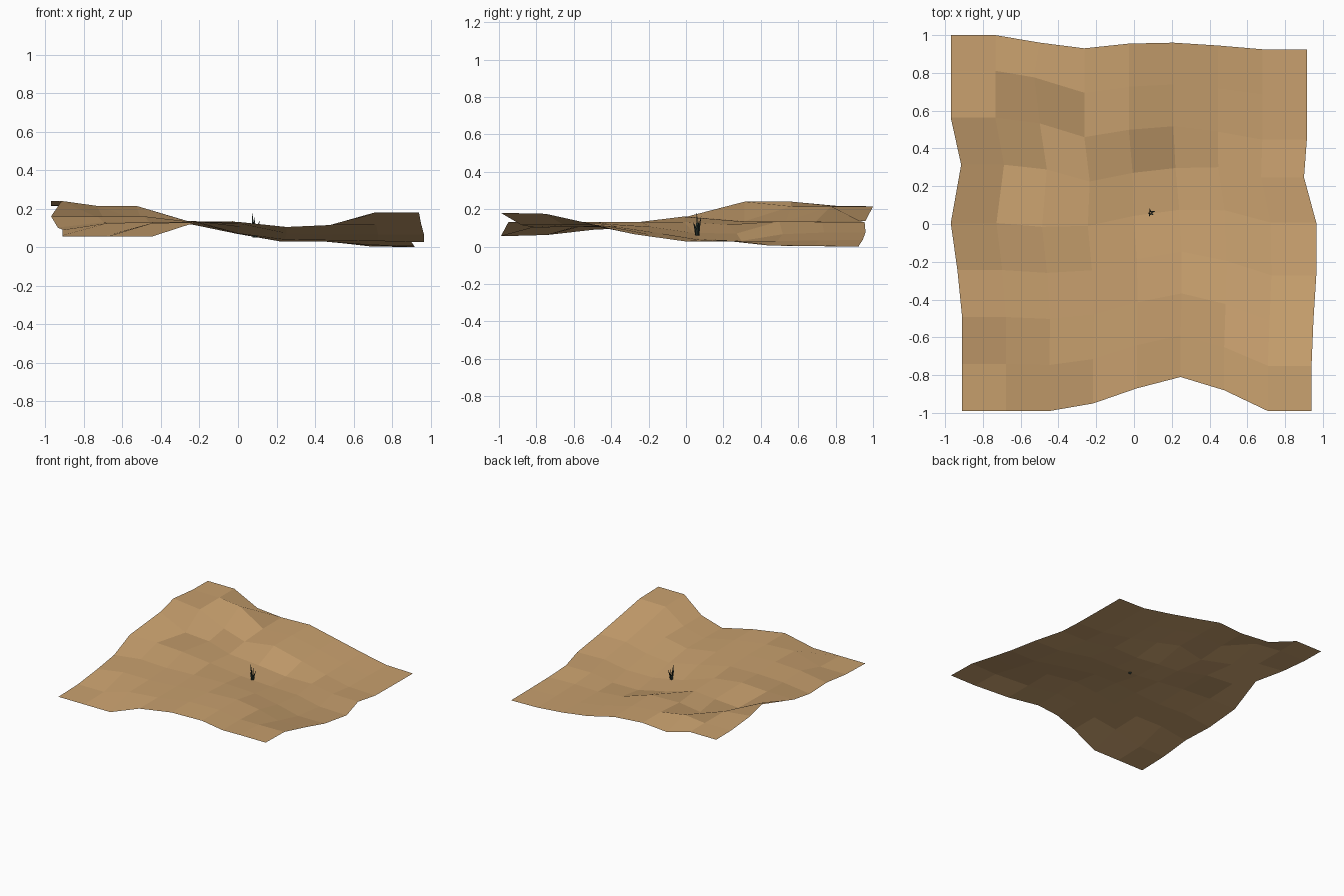
import bpy, bmesh, math
from mathutils import Vector

if "Cube" in bpy.data.objects:
    bpy.data.objects.remove(bpy.data.objects["Cube"])

N = 8

# Edge outlines of the ground sheet (left/right give x, front/back give y)
LEFT = [-.91, -.91, -.91, -.935, -.97, -.915, -.97, -.97, -.97]
RIGHT = [.94, .94, .95, .965, .965, .90, .915, .915, .915]
FRONT = [-.99, -.99, -.99, -.95, -.87, -.81, -.88, -.99, -.99]
BACK = [1.0, 1.0, .96, .93, .955, .96, .945, .925, .925]

# Ground heights in thousandths, front row first
HEIGHTS = [
    "55 55 55 130 130 102 115 180 180",
    "62 62 125 130 130 105 115 172 175",
    "90 125 130 132 120 105 110 115 122",
    "102 130 130 132 105 72 65 65 66",
    "160 160 160 132 72 40 36 32 26",
    "240 135 135 117 70 30 30 30 27",
    "240 215 135 120 135 66 30 12 5",
    "217 215 215 135 132 75 32 8 2",
    "215 215 137 136 130 76 36 5 0",
]


def material(name, rgb):
    m = bpy.data.materials.new(name)
    m.diffuse_color = (*rgb, 1)
    m.use_nodes = True
    m.node_tree.nodes["Principled BSDF"].inputs["Base Color"].default_value = m.diffuse_color
    return m


def finish(name, bm, mat):
    mesh = bpy.data.meshes.new(name)
    bm.to_mesh(mesh)
    bm.free()
    mesh.materials.append(mat)
    ob = bpy.data.objects.new(name, mesh)
    bpy.context.collection.objects.link(ob)
    return ob


def lerp(a, b, t):
    return a + (b - a) * t


# Ground: open, faceted quad sheet
bm = bmesh.new()
grid = []
for j in range(N + 1):
    row = []
    for i, h in enumerate(HEIGHTS[j].split()):
        x = lerp(LEFT[j], RIGHT[j], i / N)
        y = lerp(FRONT[i], BACK[i], j / N)
        if i < 3 and 5 <= j <= 7:
            y += .06
        elif i > 5 and 4 <= j <= 5:
            y += .04
        if i == 2 and j == 7:
            x -= .03
        row.append(bm.verts.new((x, y, int(h) / 1000)))
    grid.append(row)
for j in range(N):
    for i in range(N):
        bm.faces.new((grid[j][i], grid[j][i + 1],
                      grid[j + 1][i + 1], grid[j + 1][i]))
finish("ground", bm, material("sand", (.578, .352, .156)))

# Grass tuft: bent, tapering three-sided blades
bm = bmesh.new()
base = Vector((.087, .06, .05))
for angle, height, lean in [(20, .09, .024), (100, .11, .016),
                            (190, .13, .008), (250, .085, .018),
                            (320, .07, .016)]:
    a = math.radians(angle)
    out = Vector((math.cos(a), math.sin(a), 0))
    rings = []
    for t, r in [(0, .005), (.5, .0055), (.8, .003)]:
        c = base + out * (.006 + lean * t * t) + Vector((0, 0, height * t))
        rings.append([bm.verts.new(c + Vector((math.cos(a + k * math.tau / 3),
                                               math.sin(a + k * math.tau / 3), 0)) * r)
                      for k in range(3)])
    tip = bm.verts.new(base + out * (.006 + lean) + Vector((0, 0, height)))
    for k in range(3):
        n = (k + 1) % 3
        for lo, hi in zip(rings, rings[1:]):
            bm.faces.new((lo[k], lo[n], hi[n], hi[k]))
        bm.faces.new((rings[-1][k], rings[-1][n], tip))
finish("grass_tuft", bm, material("dark_grass", (.03, .045, .035)))
